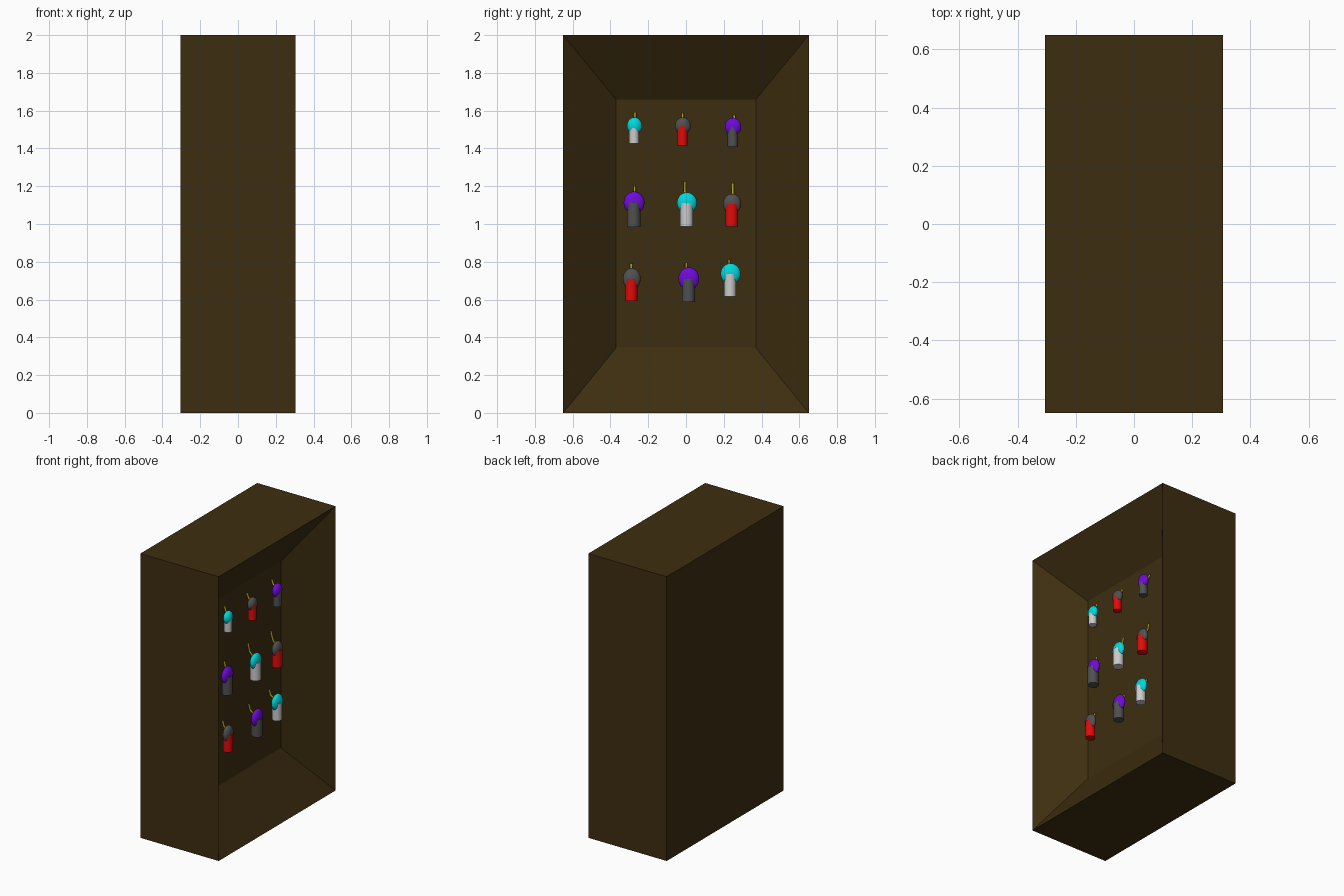
import bpy, bmesh
from mathutils import Vector

if "Cube" in bpy.data.objects:
    bpy.data.objects.remove(bpy.data.objects["Cube"])


def mat(name, r, g, b):
    m = bpy.data.materials.new(name)
    m.diffuse_color = (r, g, b, 1)
    m.use_nodes = True
    m.node_tree.nodes["Principled BSDF"].inputs["Base Color"].default_value = m.diffuse_color
    return m


BROWN = mat("brown", 0.048, 0.027, 0.005)
GOLD = mat("gold", 0.42, 0.36, 0.01)
CYAN = mat("cyan", 0.0, 0.68, 0.72)
PURPLE = mat("purple", 0.16, 0.003, 0.7)
CHARCOAL = mat("charcoal", 0.08, 0.08, 0.08)
RED = mat("red", 0.75, 0.003, 0.003)
WHITE = mat("white", 0.75, 0.75, 0.75)
STYLES = {"c": (CYAN, WHITE), "g": (CHARCOAL, RED), "p": (PURPLE, CHARCOAL)}

# case: a box whose +x face is inset and pushed back to make sloping inner walls
bm = bmesh.new()
bmesh.ops.create_cube(bm, size=1)
bmesh.ops.scale(bm, vec=(0.61, 1.3, 2.0), verts=bm.verts)
bmesh.ops.translate(bm, vec=(0, 0, 1), verts=bm.verts)
front = max(bm.faces, key=lambda f: f.calc_center_median().x)
bmesh.ops.inset_individual(bm, faces=[front], thickness=0.2)
for v, sy, sz in [(v, v.co.y, v.co.z - 1) for v in front.verts]:
    v.co = (0.076, 0.37 if sy > 0 else -0.37, 1.66 if sz > 0 else 0.345)
me = bpy.data.meshes.new("display_case")
bm.to_mesh(me)
bm.free()
me.materials.append(BROWN)
bpy.context.collection.objects.link(bpy.data.objects.new("display_case", me))


def finish(name, material):
    o = bpy.context.object
    o.name = name
    o.data.materials.append(material)
    bpy.ops.object.shade_smooth_by_angle()
    return o


def hanging_item(i, style, x, y, z, ry, rz, r, bottom, ytop, top):
    head_mat, body_mat = STYLES[style]
    # flattened round head
    bpy.ops.mesh.primitive_uv_sphere_add(segments=24, ring_count=14, radius=1, location=(x, y, z))
    bpy.context.object.scale = (0.027, ry, rz)
    bpy.ops.object.transform_apply(location=False, rotation=False)
    finish(f"head_{i}", head_mat)
    # cylindrical body below the head
    bpy.ops.mesh.primitive_cylinder_add(vertices=24, radius=r, depth=z - bottom,
                                        location=(x, y - 0.002, (z + bottom) / 2))
    finish(f"body_{i}", body_mat)
    # bent rod leaning back to the panel
    cu = bpy.data.curves.new(f"rod_{i}", "CURVE")
    cu.dimensions = "3D"
    cu.bevel_depth = 0.007
    cu.bevel_resolution = 2
    cu.use_fill_caps = True
    path = [(x, y, z), (0.094, ytop, z + (top - z) * 0.55), (0.084, ytop, top)]
    sp = cu.splines.new("POLY")
    sp.points.add(len(path) - 1)
    for p, co in zip(sp.points, path):
        p.co = (*co, 1)
    cu.materials.append(GOLD)
    bpy.context.collection.objects.link(bpy.data.objects.new(f"rod_{i}", cu))


# style, head x y z, head radii y z, body radius, body bottom, rod top y z
ITEMS = [
    ("c", 0.115, -0.273, 1.52, 0.040, 0.045, 0.026, 1.425, -0.270, 1.59),
    ("g", 0.124, -0.017, 1.52, 0.042, 0.045, 0.028, 1.415, -0.018, 1.585),
    ("p", 0.131, 0.249, 1.515, 0.043, 0.048, 0.027, 1.41, 0.256, 1.575),
    ("p", 0.110, -0.275, 1.113, 0.055, 0.059, 0.035, 0.985, -0.272, 1.20),
    ("c", 0.135, 0.005, 1.112, 0.053, 0.055, 0.035, 0.987, -0.006, 1.225),
    ("g", 0.135, 0.244, 1.107, 0.048, 0.053, 0.034, 0.987, 0.248, 1.215),
    ("g", 0.124, -0.287, 0.71, 0.047, 0.057, 0.032, 0.592, -0.29, 0.79),
    ("p", 0.139, 0.015, 0.71, 0.055, 0.061, 0.034, 0.587, 0.002, 0.795),
    ("c", 0.140, 0.236, 0.736, 0.053, 0.056, 0.032, 0.617, 0.228, 0.81),
]
for i, item in enumerate(ITEMS, 1):
    hanging_item(i, *item)
